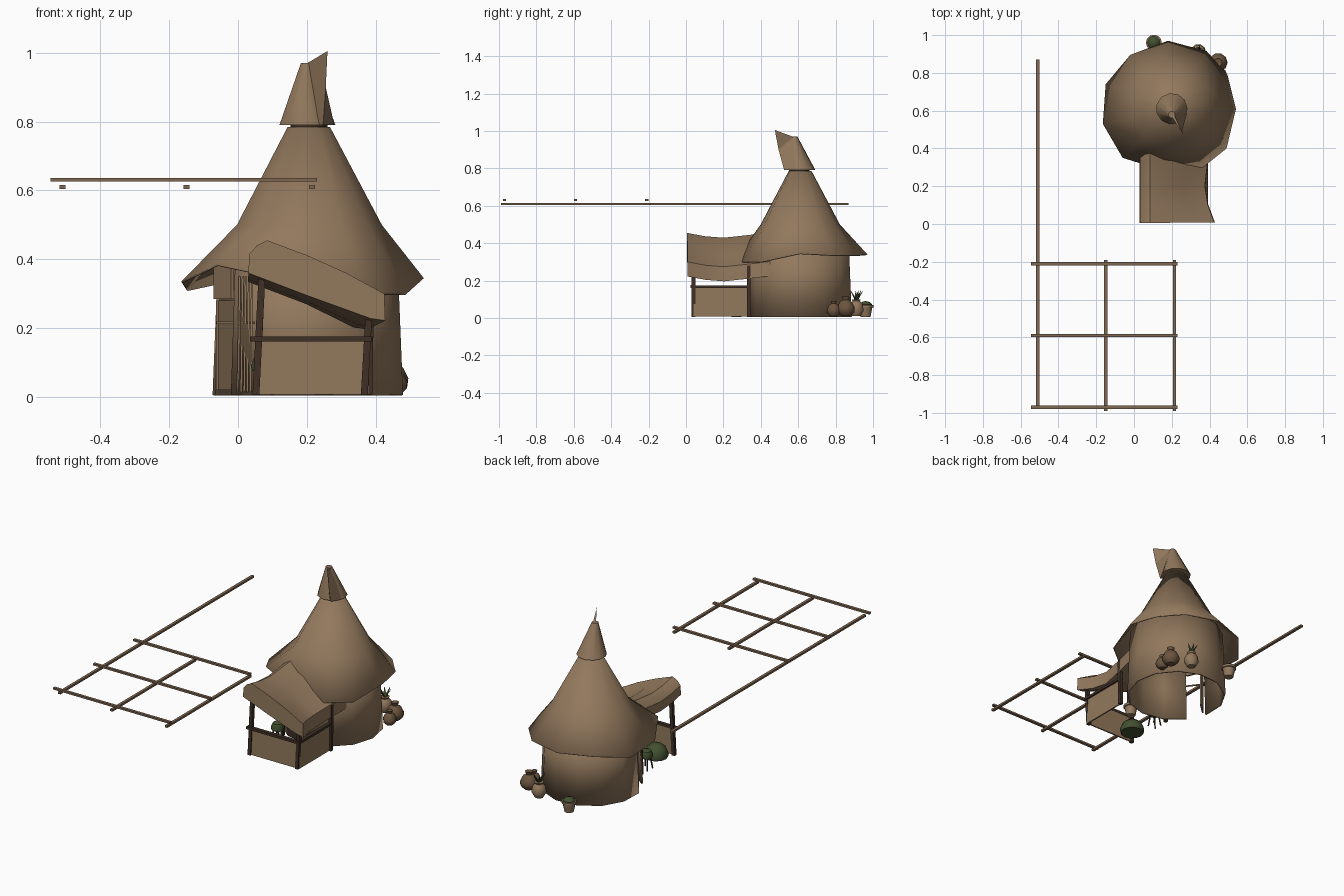
import bpy, bmesh, math
from mathutils import Vector

CX, CY = 0.2, 0.61  # hut axis


def mat(name, rgb):
    m = bpy.data.materials.new(name)
    m.diffuse_color = (*rgb, 1)
    return m


TAN = mat("tan", (0.29, 0.19, 0.11))
WOOD = mat("beam_wood", (0.21, 0.135, 0.08))
DARK = mat("dark_wood", (0.05, 0.03, 0.02))
GREEN = mat("leaf_green", (0.055, 0.08, 0.03))
SACK = mat("sack_brown", (0.15, 0.09, 0.05))


def make(name, verts, faces, material, smooth=None, thick=0):
    me = bpy.data.meshes.new(name)
    me.from_pydata([tuple(v) for v in verts], [], faces)
    bm = bmesh.new()
    bm.from_mesh(me)
    bmesh.ops.recalc_face_normals(bm, faces=bm.faces)
    bm.to_mesh(me)
    bm.free()
    ob = bpy.data.objects.new(name, me)
    bpy.context.collection.objects.link(ob)
    me.materials.append(material)
    if thick:
        s = ob.modifiers.new("thickness", 'SOLIDIFY')
        s.thickness = thick
    if smooth:
        bpy.ops.object.select_all(action='DESELECT')
        ob.select_set(True)
        bpy.context.view_layer.objects.active = ob
        bpy.ops.object.shade_smooth_by_angle(angle=math.radians(smooth))
    return ob


def loft(name, rings, material, closed=True, caps=True, smooth=None, thick=0):
    """Skin equal-length rings of points."""
    n = len(rings[0])
    faces = []
    for r in range(len(rings) - 1):
        for i in range(n if closed else n - 1):
            j = (i + 1) % n
            faces.append((r * n + i, r * n + j, (r + 1) * n + j, (r + 1) * n + i))
    if caps:
        faces += [tuple(range(n)), tuple(range((len(rings) - 1) * n, len(rings) * n))]
    return make(name, [p for r in rings for p in r], faces, material, smooth, thick)


def ring(x, y, z, r, n, start=0):
    return [(x + r * math.cos(start + math.tau * i / n),
             y + r * math.sin(start + math.tau * i / n), z) for i in range(n)]


def lathe(name, x, y, profile, n, material, smooth=40, **kw):
    return loft(name, [ring(x, y, z, r, n) for r, z in profile], material, smooth=smooth, **kw)


def bar(name, a, b, w, h, material):
    """Square-section beam from a to b."""
    a, b = Vector(a), Vector(b)
    d = (b - a).normalized()
    side = d.cross(Vector((0, 0, 1)))
    side = side.normalized() if side.length > 0.3 else Vector((1, 0, 0))
    up = side.cross(d).normalized()
    corners = [side * w / 2 * s + up * h / 2 * t for s, t in ((-1, -1), (1, -1), (1, 1), (-1, 1))]
    return loft(name, [[a + c for c in corners], [b + c for c in corners]], material)


# pergola grid
for i, y in enumerate((-0.21, -0.59, -0.97)):
    bar(f"pergola_cross_beam_{i}", (-0.545, y, 0.631), (0.23, y, 0.631), 0.017, 0.011, WOOD)
for i, (x, y0, y1) in enumerate(((-0.51, -0.97, 0.87), (-0.15, -0.99, -0.19), (0.215, -0.99, -0.19))):
    bar(f"pergola_long_beam_{i}", (x, y0, 0.61), (x, y1, 0.61), 0.017, 0.012, WOOD)

# hut wall, leaving a doorway at the front left
angles = [math.radians(218 + (334 / 12) * i) for i in range(13)]
loft("hut_wall", [[(CX + r * math.cos(a), CY + r * math.sin(a), z) for a in angles]
                  for r, z in ((0.28, 0.005), (0.264, 0.40))],
     TAN, closed=False, caps=False, smooth=40, thick=0.01)
loft("door_lintel", [[(CX + 0.268 * math.cos(a), CY + 0.268 * math.sin(a), z)
                      for a in (math.radians(192), math.radians(218))]
                     for z in (0.285, 0.40)], TAN, closed=False, caps=False, thick=0.01)
bar("door_leaf", (-0.06, 0.535, 0.15), (0.01, 0.60, 0.15), 0.01, 0.26, TAN)
for i in range(5):
    bar(f"door_slat_{i}", (0.0 + i * 0.009, 0.425 - i * 0.012, 0.015),
        (0.005 + i * 0.009, 0.425 - i * 0.012, 0.35), 0.006, 0.006, TAN)
bar("door_tie", (-0.06, 0.515, 0.215), (0.045, 0.375, 0.215), 0.006, 0.007, TAN)

# uneven thatched roof: eave corners, kink, top
eave = [(0.54, 0.61, 0.345), (0.495, 0.79, 0.335), (0.385, 0.915, 0.335), (0.18, 0.97, 0.34),
        (-0.02, 0.895, 0.34), (-0.15, 0.74, 0.312), (-0.165, 0.53, 0.335), (-0.06, 0.35, 0.385),
        (0.15, 0.285, 0.34), (0.365, 0.30, 0.30), (0.49, 0.40, 0.30)]


def roof_ring(r, z, y=CY):
    out = []
    for ex, ey, _ in eave:
        a = math.atan2(ey - CY, ex - CX)
        out.append((CX + 0.005 + r * math.cos(a), y + r * math.sin(a), z))
    return out


loft("thatch_roof", [eave, roof_ring(0.213, 0.50), roof_ring(0.062, 0.785)], TAN,
     caps=False, smooth=45, thick=0.006)
lathe("roof_neck", CX + 0.005, 0.605, [(0.055, 0.75), (0.055, 0.80)], 11, DARK)

# chimney cap with a bent fold at the front
loft("roof_cap", [ring(CX, 0.61, 0.79, 0.083, 11), ring(CX, 0.578, 0.97, 0.018, 11)],
     TAN, smooth=45)
make("cap_fold", [(0.225, 0.55, 0.79), (0.28, 0.585, 0.79), (0.247, 0.525, 0.79),
                  (0.198, 0.572, 0.968), (0.214, 0.575, 0.968), (0.26, 0.475, 1.005),
                  (0.255, 0.495, 0.90)],
     [(0, 1, 2), (3, 5, 4), (0, 3, 4, 1), (0, 2, 6, 3), (3, 6, 5), (1, 4, 6, 2), (4, 5, 6)], TAN)

# sagging porch canopy: lofted along y as (y, right edge x, sag)
stations = ((0.005, 0.425, 0), (0.10, 0.39, 0.018), (0.20, 0.375, 0.026),
            (0.33, 0.39, 0.012), (0.47, 0.41, -0.005))
rings = []
for y, xr, sag in stations:
    prof = [(0.03, 0.36), (0.033, 0.415), (0.055, 0.44), (0.085, 0.455), (0.20, 0.412),
            (xr - 0.11, 0.36), (xr, 0.30), (xr + 0.003, 0.222), (xr - 0.04, 0.228), (0.20, 0.295)]
    rings.append([(x, y + 0.01 * (x - 0.03), z - sag) for x, z in prof])
loft("porch_canopy", rings, TAN, smooth=35)

# porch posts, rails and panels
bar("front_left_post", (0.052, 0.04, 0.005), (0.07, 0.04, 0.36), 0.02, 0.02, DARK)
bar("front_right_post", (0.367, 0.04, 0.005), (0.382, 0.04, 0.27), 0.02, 0.02, DARK)
bar("back_right_post", (0.38, 0.335, 0.005), (0.385, 0.335, 0.28), 0.02, 0.02, DARK)
bar("back_left_post", (0.055, 0.345, 0.005), (0.07, 0.345, 0.36), 0.018, 0.018, DARK)
bar("front_rail", (0.037, 0.035, 0.168), (0.39, 0.035, 0.168), 0.022, 0.015, DARK)
bar("side_rail", (0.38, 0.03, 0.168), (0.38, 0.345, 0.168), 0.022, 0.014, DARK)
bar("front_panel", (0.05, 0.04, 0.085), (0.375, 0.04, 0.085), 0.008, 0.155, TAN)
bar("side_panel", (0.377, 0.04, 0.085), (0.377, 0.335, 0.085), 0.008, 0.155, TAN)

# things on the porch
POT = [(0.026, 0.005), (0.036, 0.055), (0.042, 0.057), (0.042, 0.07), (0.034, 0.07), (0.03, 0.06)]
LEAF = [(0.03, 0.06), (0.034, 0.073), (0.022, 0.085), (0.004, 0.09)]
lathe("porch_pot", 0.25, 0.27, POT, 12, TAN)
lathe("porch_bush", 0.115, 0.12, [(0.065, 0.01), (0.07, 0.03), (0.055, 0.065), (0.03, 0.085), (0.005, 0.09)],
      12, GREEN)
lathe("stool_seat", 0.075, 0.27, [(0.035, 0.075), (0.038, 0.09), (0.028, 0.115), (0.004, 0.125)], 10, GREEN)
for i in range(4):
    a = math.radians(45 + 90 * i)
    c, s = math.cos(a), math.sin(a)
    bar(f"stool_leg_{i}", (0.075 + 0.035 * c, 0.27 + 0.035 * s, 0.005),
        (0.075 + 0.022 * c, 0.27 + 0.022 * s, 0.08), 0.006, 0.006, DARK)

# potted plant and sacks behind the hut
lathe("rear_pot", 0.105, 0.96, POT, 12, TAN)
lathe("rear_pot_plant", 0.105, 0.96, LEAF, 12, GREEN)
BAG = [(0.025, 0.01), (0.047, 0.03), (0.05, 0.055), (0.035, 0.085), (0.016, 0.097),
       (0.022, 0.115), (0.008, 0.112)]
lathe("round_sack", 0.445, 0.855, BAG, 10, SACK)
lathe("small_sack", 0.455, 0.79, [(r * 0.75, z * 0.8) for r, z in BAG], 9, SACK)
lathe("tall_jar", 0.34, 0.91, [(0.025, 0.01), (0.042, 0.04), (0.036, 0.075), (0.02, 0.09), (0.026, 0.10)], 10, TAN)
for i in range(5):
    a = math.radians(20 + 55 * i)
    c, s = math.cos(a), math.sin(a)
    make(f"jar_leaf_{i}", [(0.34 - 0.012 * s, 0.91 + 0.012 * c, 0.09), (0.34 + 0.012 * s, 0.91 - 0.012 * c, 0.09),
                           (0.34 + 0.035 * c, 0.91 + 0.035 * s, 0.145)], [(0, 1, 2)], GREEN, thick=0.003)
